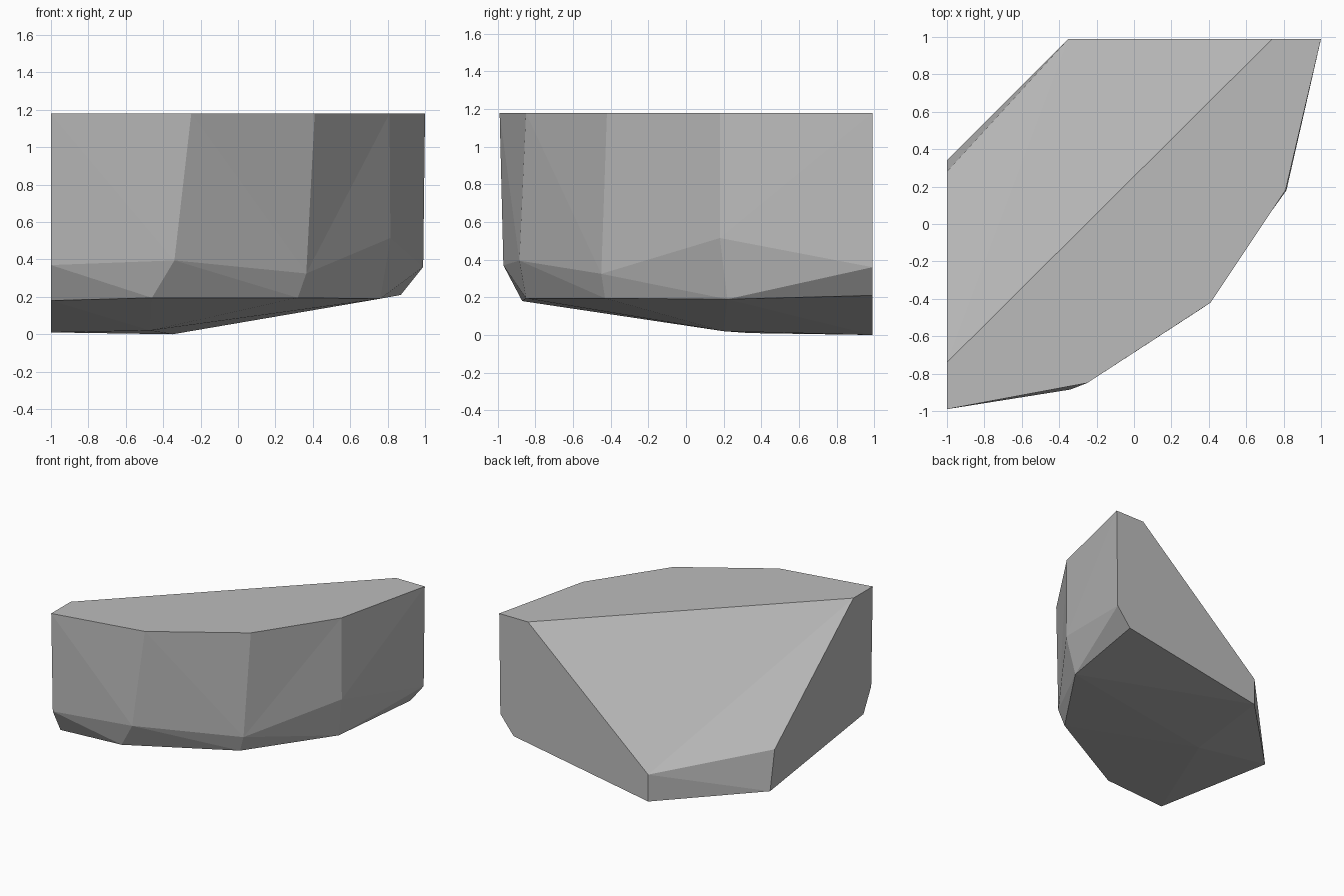
import bpy, bmesh

if "Cube" in bpy.data.objects:
    bpy.data.objects.remove(bpy.data.objects["Cube"])

# Rings running around the curved front, from left wall to back wall
top = [(-1, -.99, 1.18), (-.25, -.85, 1.18), (.41, -.42, 1.18), (.81, .18, 1.18), (1, .99, 1.18)]
mid = [(-1, -.97, .37), (-.34, -.885, .395), (.365, -.45, .325), (.815, .18, .515), (.99, .99, .36)]
low = [(-1, -.87, .18), (-.46, -.85, .195), (.32, -.43, .195), (.76, .22, .19), (.87, .99, .21)]
# Sloped cut, small chamfer below it, and the low point of the underside
cut_r, cut_l = (.74, .99, 1.18), (-1, -.74, 1.18)
lip_r, lip_l = (-.35, .99, .22), (-1, .28, .33)
foot_r, foot_l = (-.35, .99, 0), (-1, .34, .01)
belly = (-.47, .2, .02)

bm = bmesh.new()
verts = {}


def face(*pts):
    bm.faces.new([verts.setdefault(p, bm.verts.new(p)) if p not in verts else verts[p] for p in pts])


def band(a, b, flips):
    """Triangulated strip between two rings; flips picks each diagonal."""
    for i, flip in enumerate(flips):
        if flip:
            face(a[i], b[i], a[i + 1])
            face(b[i], b[i + 1], a[i + 1])
        else:
            face(a[i], b[i], b[i + 1])
            face(a[i], b[i + 1], a[i + 1])


# Curved wall and its bevelled lower edge
band(top, mid, (0, 0, 1, 1))
band(mid, low, (0, 0, 0, 1))

# Flat top, the two straight walls, sloped cut and chamfer
face(*top, cut_r, cut_l)
face(top[0], cut_l, lip_l, foot_l, low[0], mid[0])
face(top[4], mid[4], low[4], foot_r, lip_r, cut_r)
face(cut_l, cut_r, lip_r)
face(cut_l, lip_r, lip_l)
face(lip_l, lip_r, foot_l)
face(lip_r, foot_r, foot_l)

# Underside fan
fan = [foot_l] + low[:4] + [foot_r]
for a, b in zip(fan, fan[1:] + fan[:1]):
    face(belly, a, b)
face(low[3], low[4], foot_r)

bmesh.ops.recalc_face_normals(bm, faces=bm.faces)
mesh = bpy.data.meshes.new("rock")
bm.to_mesh(mesh)
bm.free()
rock = bpy.data.objects.new("rock", mesh)
bpy.context.collection.objects.link(rock)

stone = bpy.data.materials.new("stone grey")
stone.diffuse_color = (.5, .5, .5, 1)
stone.use_nodes = True
stone.node_tree.nodes["Principled BSDF"].inputs["Base Color"].default_value = stone.diffuse_color
mesh.materials.append(stone)
